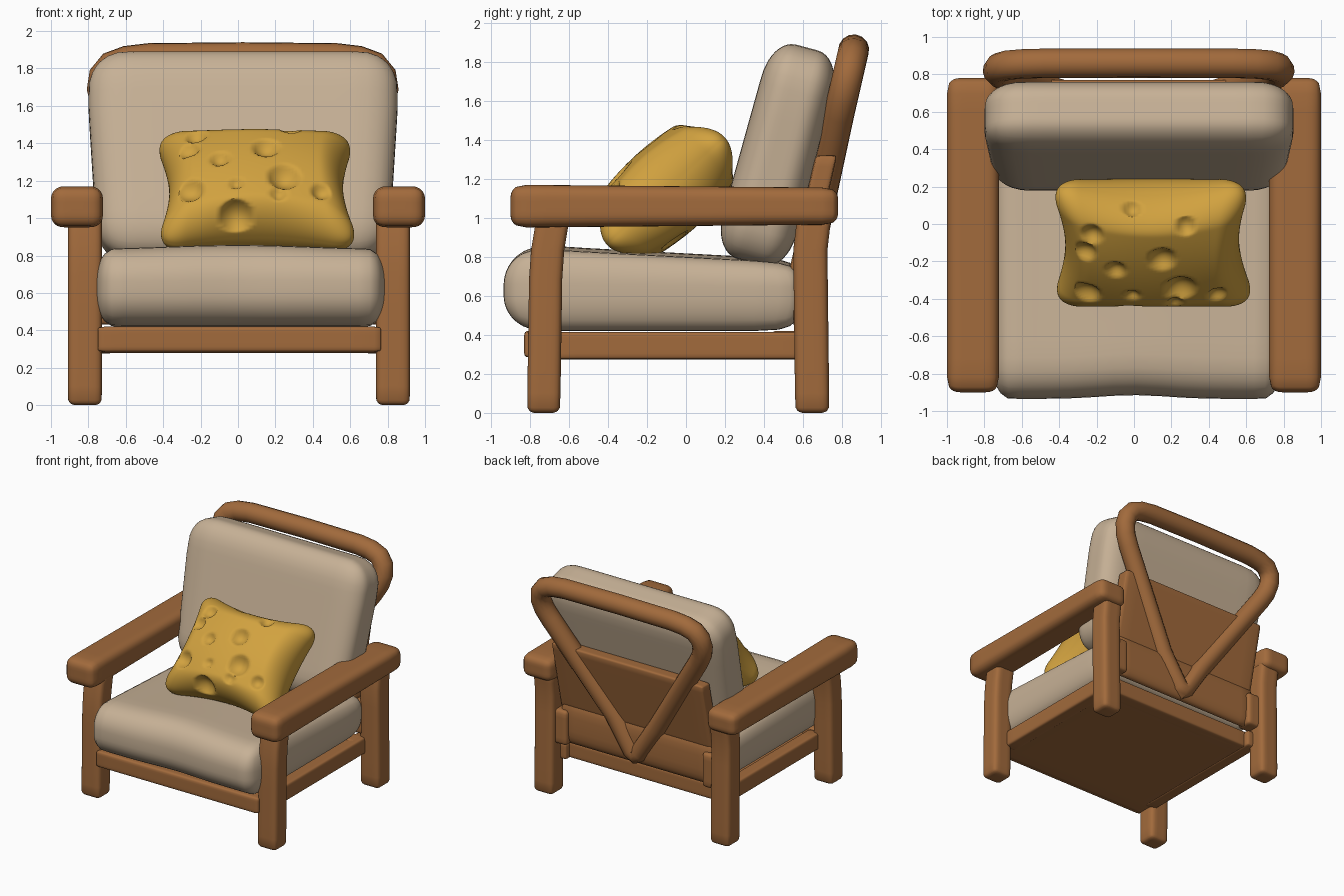
import bpy, bmesh, math
from mathutils import Vector, Matrix

if "Cube" in bpy.data.objects:
    bpy.data.objects.remove(bpy.data.objects["Cube"])


def material(name, rgb):
    m = bpy.data.materials.new(name)
    m.diffuse_color = (*rgb, 1)
    m.use_nodes = True
    m.node_tree.nodes["Principled BSDF"].inputs["Base Color"].default_value = m.diffuse_color
    return m


WOOD = material("warm wood", (0.36, 0.145, 0.045))
CLOTH = material("beige cloth", (0.57, 0.44, 0.305))
YELLOW = material("mustard cloth", (0.64, 0.36, 0.05))


def finish(ob, mat, angle=50):
    ob.data.materials.clear()
    ob.data.materials.append(mat)
    bpy.ops.object.select_all(action='DESELECT')
    ob.select_set(True)
    bpy.context.view_layer.objects.active = ob
    bpy.ops.object.shade_smooth_by_angle(angle=math.radians(angle))


def soft_box(name, lo, hi, r, mat, cuts=9, warp=None, edit=None):
    """Box between two corners with elliptical rounding r, optionally warped."""
    lo, hi = Vector(lo), Vector(hi)
    c, h = (lo + hi) / 2, (hi - lo) / 2
    r = Vector((r, r, r)) if isinstance(r, float) else Vector(r)
    r = Vector([min(a, b) for a, b in zip(r, h)])
    bm = bmesh.new()
    bmesh.ops.create_cube(bm, size=2)
    bmesh.ops.subdivide_edges(bm, edges=bm.edges[:], cuts=cuts, use_grid_fill=True)
    for v in bm.verts:
        p = [math.sin(t * math.pi / 2) * s for t, s in zip(v.co, h)]
        inner = Vector([max(-(s - k), min(s - k, t)) for t, s, k in zip(p, h, r)])
        u = Vector([(t - i) / k for t, i, k in zip(p, inner, r)]).normalized()
        q = c + inner + Vector([a * b for a, b in zip(u, r)])
        v.co = warp(q) if warp else q
    if edit:
        edit(bm)
    bmesh.ops.recalc_face_normals(bm, faces=bm.faces[:])
    me = bpy.data.meshes.new(name)
    bm.to_mesh(me)
    bm.free()
    ob = bpy.data.objects.new(name, me)
    bpy.context.collection.objects.link(ob)
    finish(ob, mat)
    return ob


def back_y(z):
    """Centre line of the leaning back frame."""
    return 0.725 + 0.23 * (z - 1.3)


# Legs and arms, both sides
def front_lean(p):
    p.y += 0.015 * p.z + 0.15 * max(0, p.z - 0.78)
    return p


def back_lean(p):
    p.y += -0.012 * p.z + 0.15 * max(0, p.z - 0.85)
    return p


def arm_taper(p):
    t = (p.y + 0.9) / 1.68
    p.z = 1.06 + (p.z - 1.06) * (1 - 0.14 * t)
    return p


for side, s in (("left", -1), ("right", 1)):
    def span(a, b, off=0.005):
        return sorted((s * a + off, s * b + off))
    x0, x1 = span(0.732, 0.915)
    soft_box(side + "_front_leg", (x0, -0.815, 0), (x1, -0.645, 1.05), 0.04, WOOD, 9, front_lean)
    soft_box(side + "_back_leg", (x0, 0.56, 0), (x1, 0.735, 1.05), 0.04, WOOD, 9, back_lean)
    x0, x1 = span(0.722, 1.0, 0)
    soft_box(side + "_arm", (x0, -0.9, 0.95), (x1, 0.78, 1.17), 0.065, WOOD, 13, arm_taper)
    x0, x1 = span(0.68, 0.79)
    soft_box(side + "_side_rail", (x0, -0.68, 0.275), (x1, 0.62, 0.415), 0.02, WOOD)
    x0, x1 = span(0.63, 0.77)
    soft_box(side + "_back_bracket", (x0, 0.55, 0.43), (x1, 0.69, 0.72), 0.03, WOOD)

# Base frame
soft_box("front_rail", (-0.75, -0.83, 0.285), (0.765, -0.68, 0.42), 0.02, WOOD)
soft_box("rear_rail", (-0.75, 0.44, 0.28), (0.765, 0.575, 0.42), 0.02, WOOD)
soft_box("bottom_panel", (-0.75, -0.8, 0.28), (0.76, 0.56, 0.36), 0.01, WOOD)

# Back panels
soft_box("lower_back_panel", (-0.71, 0.55, 0.43), (0.72, 0.66, 0.8), (0.03, 0.055, 0.12), WOOD)


def lean_panel(p):
    p.y += back_y(p.z)
    return p


soft_box("upper_back_panel", (-0.69, -0.065, 0.72), (0.72, 0.045, 1.32), 0.02, WOOD, 9, lean_panel)

# Bent tube frame: a V that opens into a rounded top bar
half = [(0.035, 0.535), (0.2, 0.79), (0.69, 1.53), (0.735, 1.61), (0.755, 1.69), (0.745, 1.76),
        (0.70, 1.815), (0.62, 1.843), (0.5, 1.857)]
loop = [(0, 0.51)] + half + [(0, 1.862)] + [(-x, z) for x, z in reversed(half)]
cu = bpy.data.curves.new("back_frame", 'CURVE')
cu.dimensions = '3D'
cu.bevel_depth = 0.079
cu.bevel_resolution = 5
sp = cu.splines.new('POLY')
sp.points.add(len(loop) - 1)
for pt, (x, z) in zip(sp.points, loop):
    pt.co = (x + 0.025, max(0.625, back_y(z) + 0.006), z, 1)
sp.use_cyclic_u = True
frame = bpy.data.objects.new("back_frame", cu)
bpy.context.collection.objects.link(frame)
bpy.ops.object.select_all(action='DESELECT')
frame.select_set(True)
bpy.context.view_layer.objects.active = frame
bpy.ops.object.convert(target='MESH')
finish(bpy.context.view_layer.objects.active, WOOD)


# Seat cushion, top sloping down to the rear, rear edge squarer
def seat_shape(p):
    if p.y > 0.37:
        t = min(1, (p.y - 0.37) / 0.2)
        p.y = 0.37 + 0.2 * (1 - (1 - t) ** 2.4)
    if p.z > 0.62:
        k = (p.z - 0.62) / 0.22
        p.z += k * (0.01 * math.cos(p.x * 4) - 0.055 * (p.y + 0.5))
    if p.y < -0.6:
        p.y += 0.02 * math.exp(-(p.x / 0.25) ** 2)
    return p


soft_box("seat_cushion", (-0.76, -0.935, 0.42), (0.79, 0.57, 0.835), (0.1, 0.2, 0.18),
         CLOTH, 19, seat_shape)

# Back cushion, leaning and a little wider at the top
lean = Matrix.Rotation(math.radians(-15), 3, 'X')


def back_shape(p):
    t = (p.z + 0.57) / 1.14
    p.x *= 0.94 + 0.06 * min(1, t * 1.4)
    p.y *= 1.04 - 0.06 * t
    return lean @ p + Vector((0.027, 0.465, 1.33))


soft_box("back_cushion", (-0.825, -0.18, -0.575), (0.825, 0.2, 0.565), (0.2, 0.13, 0.2),
         CLOTH, 19, back_shape)

# Throw pillow: pinched corners, leaning back, with round dents
P_C = Vector((0.097, -0.095, 1.145))
P_UP = Vector((0, 0.74, 0.673))
P_OUT = Vector((0, -0.673, 0.74))


def pillow_shape(p):
    u, v = p.x / 0.52, p.y / 0.42
    k = 1 + 0.12 * u * u * v * v
    x = k * p.x * (1 - 0.08 * (1 - v * v)) - 0.01 * v
    y = k * p.y * (1 - 0.14 * (1 - u * u))
    w = p.z * (1 - 0.25 * u * u) * (1 - 0.2 * v * v) * (1 - 0.4 * u * u * v * v)
    return P_C + Vector((x, 0, 0)) + P_UP * y + P_OUT * w


# dents: world x, position up the pillow, height off its middle, radius
HOLES = [(-0.26, 0.11, 0.2, 0.06), (-0.10, 0.0, 0.2, 0.055), (0.15, 0.09, 0.2, 0.075),
         (0.25, -0.13, 0.2, 0.09), (-0.26, -0.2, 0.2, 0.075), (-0.23, 0.23, 0.2, 0.06),
         (-0.02, -0.33, 0.12, 0.095), (0.44, -0.2, 0.14, 0.055), (0.0, -0.18, 0.2, 0.04),
         (0.22, -0.25, 0.2, 0.045), (0.0, 0.33, 0.1, 0.05), (0.27, 0.25, 0.15, 0.055),
         (-0.1, 0.0, -0.2, 0.08), (0.3, -0.15, -0.2, 0.08), (0.25, 0.2, -0.2, 0.06)]


def dent(bm):
    bmesh.ops.recalc_face_normals(bm, faces=bm.faces[:])
    bm.normal_update()
    rest = [(v, v.co.copy(), v.normal.copy()) for v in bm.verts]
    for x, up, out, r in HOLES:
        c = Vector((x, P_C.y, P_C.z)) + P_UP * up + P_OUT * out
        near = min(rest, key=lambda e: (e[1] - c).length)
        for v, co, n in rest:
            d = (co - near[1]).length / r
            if d < 1:
                v.co = v.co - near[2] * 0.65 * r * (1 - d * d)


soft_box("throw_pillow", (-0.505, -0.42, -0.24), (0.505, 0.40, 0.24), (0.14, 0.13, 0.23),
         YELLOW, 79, pillow_shape, dent)
